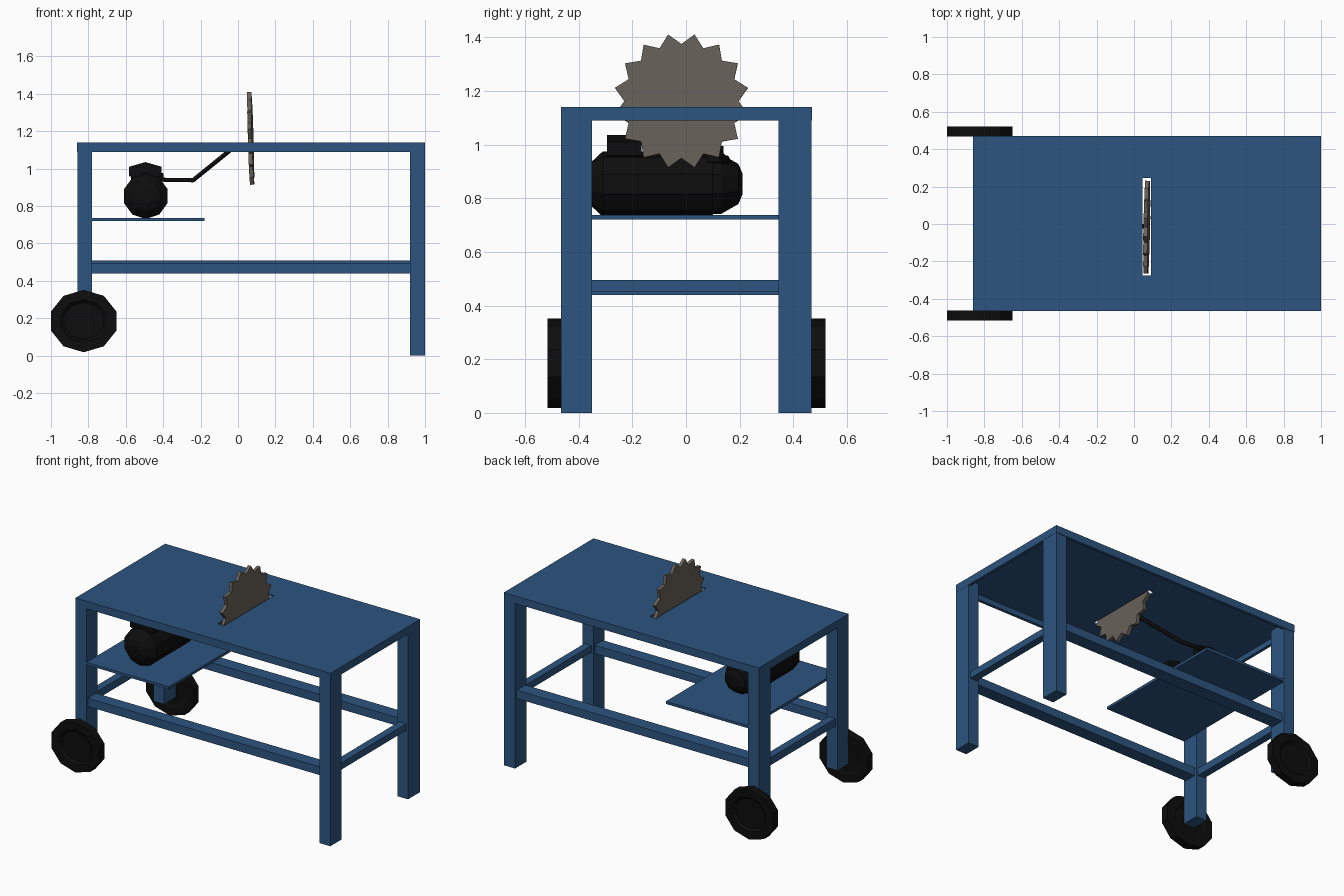
import bpy, bmesh
from math import sin, cos, pi, radians
from mathutils import Matrix

cube = bpy.data.objects.get("Cube")
if cube:
    bpy.data.objects.remove(cube, do_unlink=True)


def material(name, rgb):
    m = bpy.data.materials.new(name)
    m.use_nodes = True
    m.diffuse_color = (*rgb, 1)
    bsdf = next(n for n in m.node_tree.nodes if n.type == "BSDF_PRINCIPLED")
    bsdf.inputs["Base Color"].default_value = (*rgb, 1)
    return m


BLUE = material("blue paint", (0.026, 0.09, 0.215))
BLACK = material("black rubber", (0.004, 0.004, 0.004))
STEEL = material("dull steel", (0.14, 0.12, 0.1))


def finish(name, bm, mat):
    bmesh.ops.recalc_face_normals(bm, faces=bm.faces[:])
    mesh = bpy.data.meshes.new(name)
    bm.to_mesh(mesh)
    bm.free()
    mesh.materials.append(mat)
    ob = bpy.data.objects.new(name, mesh)
    bpy.context.scene.collection.objects.link(ob)
    return ob


def box(name, x, y, z, mat=BLUE):
    bm = bmesh.new()
    bmesh.ops.create_cube(bm, size=1)
    for v in bm.verts:
        for i, (lo, hi) in enumerate((x, y, z)):
            v.co[i] = lo if v.co[i] < 0 else hi
    return finish(name, bm, mat)


def lathe_y(name, profile, sides, cx, cz, turn=0.0, sx=1.0, sz=1.0, mat=BLACK):
    """Rings of (radius, y) joined along the y axis, with closed ends."""
    bm = bmesh.new()
    rings = []
    for r, y in profile:
        angles = [turn + 2 * pi * i / sides for i in range(sides)]
        rings.append([bm.verts.new((cx + r * sx * cos(a), y, cz + r * sz * sin(a)))
                      for a in angles])
    for a, b in zip(rings, rings[1:]):
        for i in range(sides):
            j = (i + 1) % sides
            bm.faces.new((a[i], a[j], b[j], b[i]))
    bm.faces.new(rings[0])
    bm.faces.new(rings[-1])
    return finish(name, bm, mat)


# Table top: a grid of plates with the middle one left open for the blade
bm = bmesh.new()
xs, ys = (-0.86, 0.045, 0.092, 1.0), (-0.465, -0.275, 0.245, 0.47)
grid = [[bm.verts.new((x, y, 1.14)) for y in ys] for x in xs]
for i in range(3):
    for j in range(3):
        if (i, j) != (1, 1):
            bm.faces.new((grid[i][j], grid[i + 1][j], grid[i + 1][j + 1], grid[i][j + 1]))
top = finish("table_top", bm, BLUE)
solid = top.modifiers.new("thickness", "SOLIDIFY")
solid.thickness = 0.015
solid.offset = -1

# Apron around the underside of the top
for side, y in (("front", (-0.465, -0.445)), ("back", (0.45, 0.47))):
    box(side + "_apron", (-0.86, 1.0), y, (1.09, 1.126))
for side, x in (("right", (-0.86, -0.84)), ("left", (0.98, 1.0))):
    box(side + "_apron", x, (-0.446, 0.451), (1.09, 1.126))

# Legs: the wheeled pair is shorter
for side, y in (("front", (-0.465, -0.35)), ("back", (0.345, 0.467))):
    box(side + "_right_leg", (-0.859, -0.78), y, (0.15, 1.126))
    box(side + "_left_leg", (0.92, 0.999), y, (0, 1.126))

# Lower rails
box("front_rail", (-0.78, 0.92), (-0.45, -0.365), (0.44, 0.495))
box("back_rail", (-0.78, 0.92), (0.36, 0.45), (0.455, 0.51))
box("left_rail", (0.935, 0.985), (-0.35, 0.345), (0.45, 0.495))
box("right_rail", (-0.845, -0.795), (-0.35, 0.345), (0.44, 0.49))

# Motor shelf
box("motor_shelf", (-0.78, -0.18), (-0.465, 0.467), (0.72, 0.737))

# Wheels with dished hubs
for side, s, base in (("front", -1, -0.463), ("back", 1, 0.467)):
    inner, outer, dish = base, base + s * 0.053, base + s * 0.04
    lathe_y(side + "_wheel",
            [(0.1, inner + s * 0.008), (0.115, inner), (1 / 6, inner),
             (1 / 6, outer), (0.115, outer), (0.1, dish)],
            10, -0.825, 0.185, turn=pi / 2, sx=1.1)

# Motor body, end collar and terminal box
lathe_y("motor_body", [(0.04, -0.37), (0.08, -0.355), (0.122, -0.31), (0.122, 0.1),
                       (0.112, 0.1), (0.112, 0.13), (0.075, 0.195), (0.04, 0.21)],
        10, -0.493, 0.853, turn=pi / 10)
lathe_y("motor_box", [(0.1, -0.295), (0.1, -0.165)], 6, -0.495, 0.985,
        turn=pi / 2, sz=0.5)
lathe_y("motor_bracket", [(0.1, 0.08), (0.1, 0.14)], 6, -0.485, 0.955,
        turn=pi / 2, sz=0.4)

# Drive arm from motor to blade
curve = bpy.data.curves.new("drive_arm", "CURVE")
curve.dimensions = "3D"
curve.bevel_depth = 0.013
curve.bevel_resolution = 1
curve.use_fill_caps = True
path = [(-0.43, 0.15, 0.948), (-0.39, 0.155, 0.94), (-0.24, 0.15, 0.938),
        (-0.04, 0, 1.1), (0.07, -0.015, 1.104)]
spline = curve.splines.new("POLY")
spline.points.add(len(path) - 1)
for p, co in zip(spline.points, path):
    p.co = (*co, 1)
curve.materials.append(BLACK)
arm = bpy.data.objects.new("drive_arm", curve)
bpy.context.scene.collection.objects.link(arm)

# Toothed saw blade, leaning slightly
bm = bmesh.new()
TEETH = 16
rim = []
for i in range(TEETH * 2):
    a = pi / TEETH * (i + 1)
    r = 0.253 if i % 2 == 0 else 0.213
    rim.append(bm.verts.new((-0.011, r * cos(a), r * sin(a))))
face = bm.faces.new(rim)
new = bmesh.ops.extrude_face_region(bm, geom=[face])["geom"]
bmesh.ops.translate(bm, vec=(0.022, 0, 0),
                    verts=[g for g in new if isinstance(g, bmesh.types.BMVert)])
blade = finish("saw_blade", bm, STEEL)
blade.matrix_world = (Matrix.Translation((0.068, -0.017, 1.162))
                      @ Matrix.Rotation(radians(-1.7), 4, "Y")
                      @ Matrix.Rotation(radians(-1), 4, "Z"))
